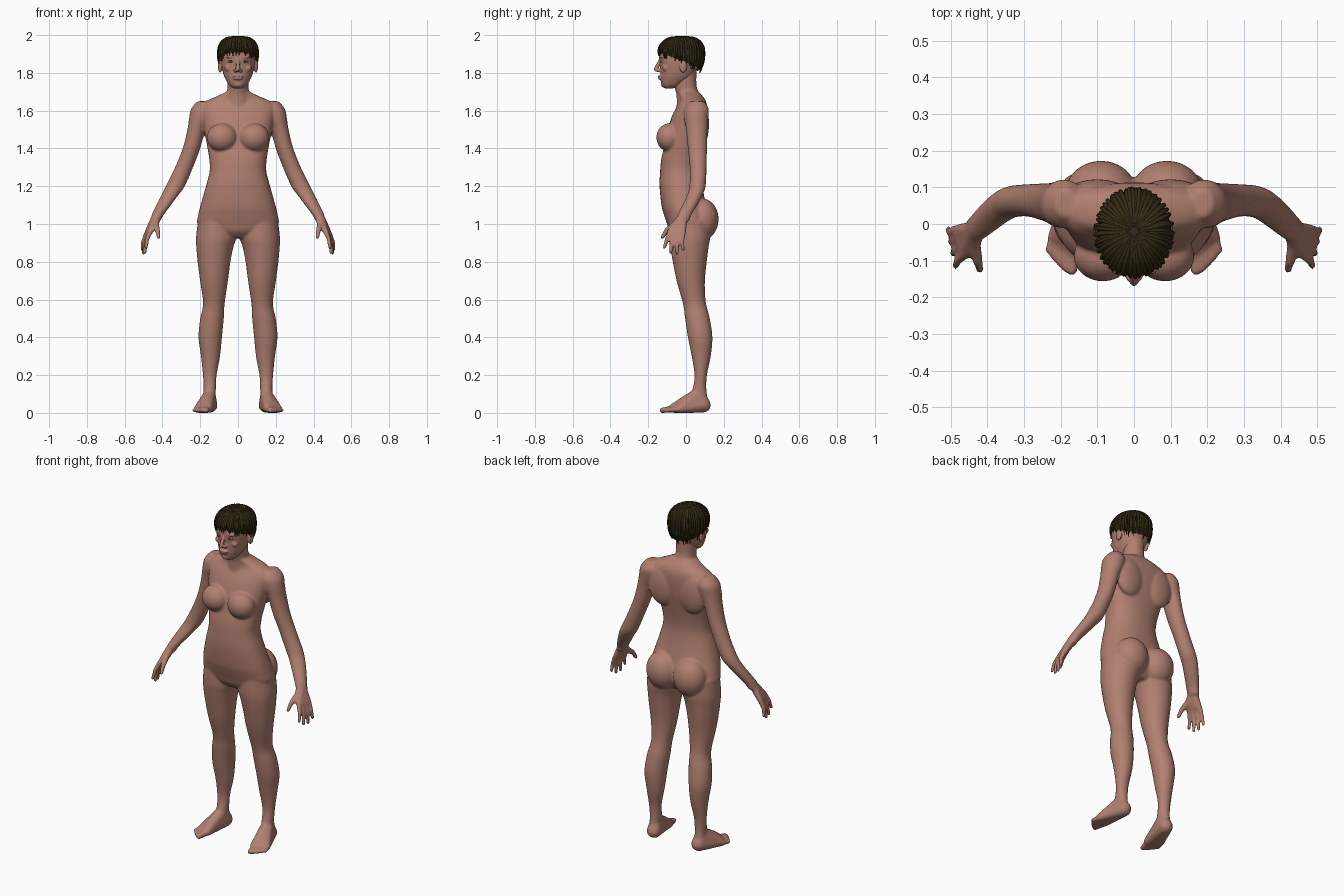
import bpy, bmesh, math, random
from mathutils import Matrix, Vector

random.seed(4)
cube = bpy.data.objects.get("Cube")
if cube:
    bpy.data.objects.remove(cube)


def material(name, rgb):
    m = bpy.data.materials.new(name)
    m.use_nodes = True
    m.diffuse_color = (*rgb, 1)
    bsdf = m.node_tree.nodes["Principled BSDF"]
    bsdf.inputs["Base Color"].default_value = (*rgb, 1)
    bsdf.inputs["Roughness"].default_value = 0.7
    return m


SKIN = material("skin brown", (0.44, 0.215, 0.162))
HAIR = material("dark brown hair", (0.035, 0.024, 0.007))
WHITE = material("eye white", (0.45, 0.36, 0.32))
IRIS = material("iris brown", (0.05, 0.025, 0.015))


def refine(rows, steps=4):
    """Smoothly interpolate section rows."""
    out = []
    for i in range(len(rows) - 1):
        a, b, c, d = (rows[min(max(i + k, 0), len(rows) - 1)] for k in (-1, 0, 1, 2))
        for s in range(steps):
            t = s / steps
            out.append([q + t / 2 * (r - p + t * (2*p - 5*q + 4*r - w + t * (3*q - 3*r + w - p)))
                        for p, q, r, w in zip(a, b, c, d)])
    return out + [list(rows[-1])]


def section_point(row, angle, power=2.0, grow=0.0):
    z, x0, x1, y0, y1 = row
    c, s = math.cos(angle), math.sin(angle)
    e = 2 / power
    return Vector(((x0 + x1) / 2 + math.copysign(abs(c) ** e, c) * ((x1 - x0) / 2 + grow),
                   (y0 + y1) / 2 + math.copysign(abs(s) ** e, s) * ((y1 - y0) / 2 + grow), z))


def loft(bm, rows, power=2.0, n=32):
    """Skin horizontal sections given as (z, x min, x max, y min, y max)."""
    rings = [[bm.verts.new(section_point(r, math.tau * k / n, power)) for k in range(n)]
             for r in refine(rows)]
    for a, b in zip(rings, rings[1:]):
        for k in range(n):
            bm.faces.new((a[k], a[(k + 1) % n], b[(k + 1) % n], b[k]))
    bm.faces.new(rings[0][::-1])
    bm.faces.new(rings[-1])


def centred(rows):
    return [(z, -w, w, y0, y1) for z, w, y0, y1 in rows]


def ball(bm, centre, radii):
    m = Matrix.Translation(centre) @ Matrix.Diagonal((*radii, 1))
    bmesh.ops.create_uvsphere(bm, u_segments=24, v_segments=16, radius=1, matrix=m)


def hull(bm, spheres):
    """Convex hull around spheres given as (x, y, z, radius)."""
    t = bmesh.new()
    for x, y, z, r in spheres:
        bmesh.ops.create_icosphere(t, subdivisions=2, radius=r, matrix=Matrix.Translation((x, y, z)))
    bmesh.ops.delete(t, geom=t.edges[:], context='EDGES_FACES')
    bmesh.ops.convex_hull(t, input=t.verts[:])
    bmesh.ops.delete(t, geom=[v for v in t.verts if not v.link_faces], context='VERTS')
    me = bpy.data.meshes.new("hull")
    t.to_mesh(me)
    t.free()
    bm.from_mesh(me)
    bpy.data.meshes.remove(me)


def chain(bm, spheres):
    for pair in zip(spheres, spheres[1:]):
        hull(bm, pair)


def finish(name, bm, *mats):
    bmesh.ops.recalc_face_normals(bm, faces=bm.faces[:])
    me = bpy.data.meshes.new(name)
    bm.to_mesh(me)
    bm.free()
    for m in mats:
        me.materials.append(m)
    me.shade_smooth()
    ob = bpy.data.objects.new(name, me)
    bpy.context.collection.objects.link(ob)
    return ob


def mirror(ob):
    ob.modifiers.new("mirror", 'MIRROR').use_mirror_merge = False


def blend(ob, voxel, repeats):
    """Mirror the parts and fuse them into one smooth surface."""
    mirror(ob)
    r = ob.modifiers.new("fuse", 'REMESH')
    r.mode, r.voxel_size, r.use_smooth_shade = 'VOXEL', voxel, True
    s = ob.modifiers.new("soften", 'SMOOTH')
    s.factor, s.iterations = 0.5, repeats


# Torso and neck
body = bmesh.new()
loft(body, centred([
    (.925, .09, -.05, .08), (.96, .17, -.085, .11), (1.0, .215, -.1, .125), (1.05, .21, -.117, .12),
    (1.1, .198, -.13, .108), (1.2, .17, -.14, .085), (1.28, .15, -.137, .075), (1.35, .153, -.13, .08),
    (1.42, .165, -.113, .093), (1.5, .18, -.097, .108), (1.57, .192, -.075, .113),
    (1.62, .198, -.05, .112), (1.65, .17, -.035, .105), (1.675, .115, -.035, .09),
    (1.7, .06, -.05, .065)]), 2.3, 40)
loft(body, centred([(1.6, .075, -.05, .09), (1.68, .064, -.05, .077), (1.72, .056, -.06, .058),
                    (1.78, .058, -.07, .055), (1.84, .06, -.06, .06)]))

# Chest, shoulder blades and seat
ball(body, (.085, -.088, 1.458), (.08, .069, .075))
ball(body, (.1, .08, 1.53), (.09, .042, .12))
ball(body, (.09, .085, 1.025), (.098, .088, .11))

# Leg
loft(body, [
    (1.02, .01, .212, -.09, .125), (.93, .008, .222, -.09, .128), (.88, .024, .221, -.084, .12),
    (.8, .04, .214, -.07, .11), (.7, .053, .201, -.05, .1), (.6, .068, .186, -.022, .103),
    (.55, .073, .188, -.011, .113), (.5, .075, .2, -.005, .126), (.4, .085, .209, .01, .14),
    (.3, .095, .196, .03, .131), (.2, .113, .186, .045, .111), (.13, .117, .182, .035, .108),
    (.07, .118, .184, .01, .115)])

# Foot and toes
hull(body, [(.148, .092, .042, .041), (.15, .065, .1, .032), (.162, 0, .062, .032),
            (.158, -.07, .024, .024), (.216, -.035, .02, .02)])
for i in range(5):
    t = i / 4
    root = (.16 + .058 * t, -.07 + .04 * t, .02, .019 - .005 * t)
    tip = (.17 + .062 * t, -.127 + .055 * t ** 1.3, .014, .015 - .004 * t)
    hull(body, [root, tip])

# Arm
loft(body, [
    (1.65, .16, .215, .02, .095), (1.61, .13, .248, -.008, .12), (1.56, .14, .259, -.01, .118),
    (1.5, .172, .268, 0, .113), (1.4, .2, .293, .01, .111), (1.3, .238, .333, .02, .109),
    (1.2, .282, .382, .018, .104), (1.15, .318, .408, .004, .086), (1.1, .355, .433, -.02, .06),
    (1.05, .392, .456, -.044, .03), (1.015, .412, .464, -.053, .018)])

# Palm, fingers and thumb
hull(body, [(.432, -.015, 1.04, .025), (.463, -.085, .96, .014), (.484, -.015, .95, .014),
            (.437, -.055, 1.0, .02)])
for i, drop in enumerate((.085, .108, .108, .085)):
    t = i / 3
    x, y, z = .464 + .02 * t, -.085 + .07 * t, .96 - .01 * t
    chain(body, [(x, y, z, .014), (x + .018, y - .016 + .01 * t, z - drop * .5, .012),
                 (x + .022, y - .03 + .03 * t, z - drop, .0095)])
chain(body, [(.437, -.055, 1.0, .02), (.426, -.102, .967, .014), (.42, -.125, .93, .011)])
blend(finish("body", body, SKIN), .0065, 6)

# Head
head = bmesh.new()
loft(head, centred([
    (1.718, .025, -.112, -.07), (1.735, .047, -.128, -.02), (1.77, .068, -.135, .03),
    (1.8, .079, -.136, .05), (1.84, .088, -.137, .066), (1.88, .092, -.142, .08),
    (1.92, .09, -.137, .082), (1.96, .07, -.11, .06), (1.985, .035, -.07, .02)]), 2.15)

# Nose, lips, brow, cheek and ear
hull(head, [(0, -.138, 1.866, .009), (0, -.159, 1.82, .0115)])
hull(head, [(0, -.156, 1.817, .011), (.015, -.144, 1.812, .0095)])
ball(head, (.008, -.137, 1.781), (.021, .012, .006))
ball(head, (.004, -.136, 1.77), (.021, .012, .007))
ball(head, (0, -.12, 1.738), (.022, .013, .014))
ball(head, (.036, -.126, 1.884), (.028, .014, .007))
ball(head, (.048, -.108, 1.826), (.024, .018, .02))
ball(head, (.095, -.015, 1.835), (.011, .021, .034))
blend(finish("head", head, SKIN), .004, 3)

# Eyes
eyes = bmesh.new()
ball(eyes, (.037, -.121, 1.861), (.016, .016, .008))
for f in eyes.faces:
    c = f.calc_center_median() - Vector((.037, -.121, 1.861))
    f.material_index = int(c.y < 0 and abs(c.x) < .006)
mirror(finish("eyes", eyes, WHITE, IRIS))

# Hair cap, trimmed along a hairline that drops toward the nape
hair_rows = centred([
    (1.8, .088, -.12, .074), (1.85, .099, -.135, .088), (1.9, .102, -.143, .093),
    (1.94, .097, -.136, .088), (1.97, .078, -.11, .067), (1.987, .048, -.075, .033),
    (1.993, .01, -.03, -.01)])
cap = bmesh.new()
loft(cap, hair_rows)
bmesh.ops.bisect_plane(cap, geom=cap.verts[:] + cap.edges[:] + cap.faces[:],
                       plane_co=(0, 0, 1.855), plane_no=(0, .386, 1), clear_inner=True)
finish("hair_cap", cap, HAIR)

# Hair locks running from the crown to a ragged fringe
locks = bpy.data.curves.new("hair_locks", 'CURVE')
locks.dimensions = '3D'
locks.bevel_depth, locks.bevel_resolution, locks.use_fill_caps = .006, 1, True
path = refine(hair_rows)[::-1]
COUNT = 84
for k in range(COUNT):
    angle = math.tau * (k + random.uniform(-.3, .3)) / COUNT
    sway, end = random.uniform(-.1, .1), 1.852 - random.uniform(0, .032)
    points = []
    for i, row in enumerate(path):
        p = section_point(row, angle + sway * i / len(path), 2, .001 + .003 * (k % 2))
        if p.z + .386 * p.y < end:
            break
        points.append(p)
    spline = locks.splines.new('POLY')
    spline.points.add(len(points) - 1)
    for i, (sp, p) in enumerate(zip(spline.points, points)):
        sp.co = (*p, 1)
        sp.radius = min(1, .3 + .15 * i, .2 + .25 * (len(points) - 1 - i))
locks.materials.append(HAIR)
bpy.context.collection.objects.link(bpy.data.objects.new("hair_locks", locks))
